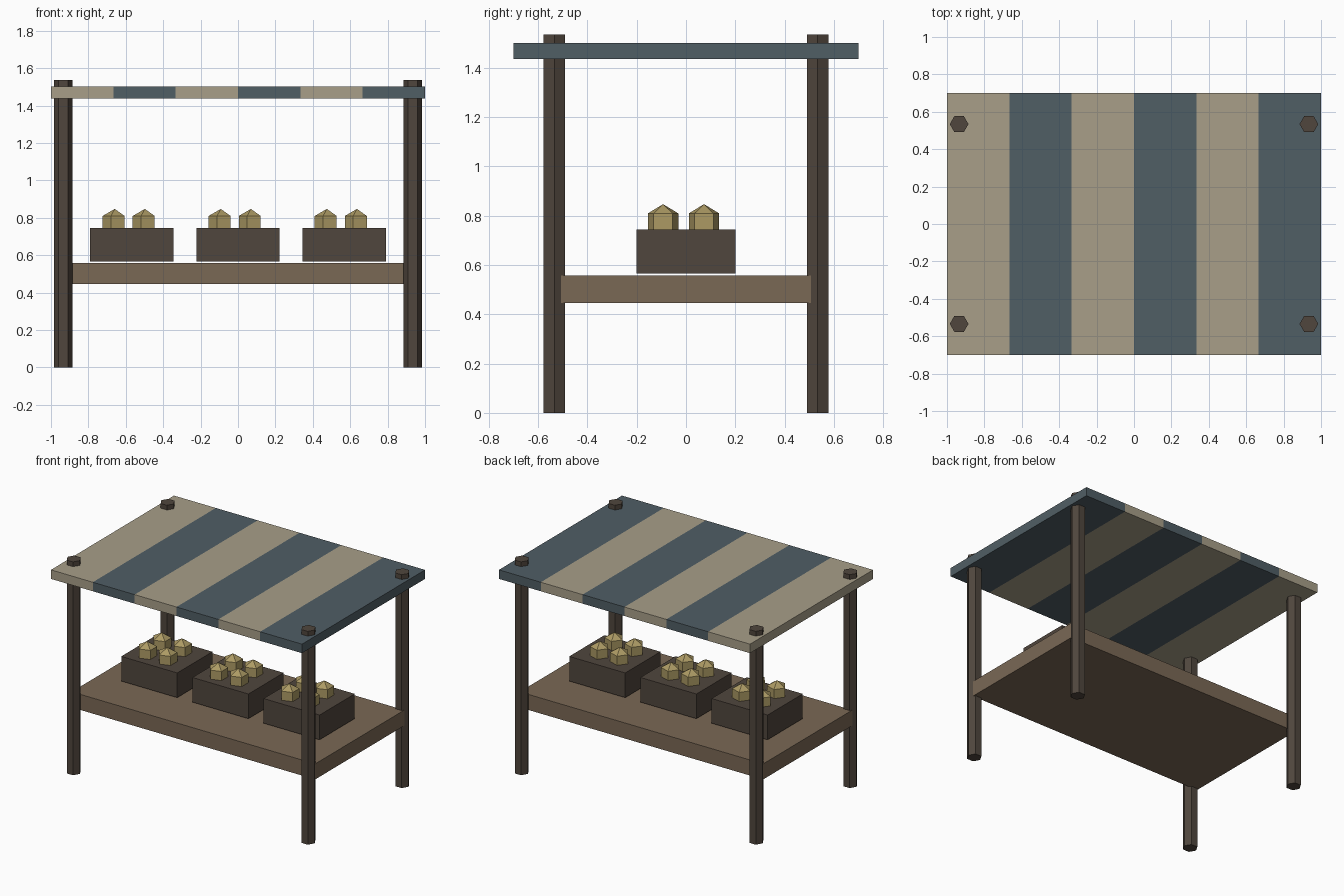
import bpy, bmesh, math
from mathutils import Matrix

if "Cube" in bpy.data.objects:
    bpy.data.objects.remove(bpy.data.objects["Cube"])


def material(name, r, g, b):
    lin = lambda c: (c / 255 / 12.92) if c < 11 else ((c / 255 + 0.055) / 1.055) ** 2.4
    m = bpy.data.materials.new(name)
    m.diffuse_color = (lin(r), lin(g), lin(b), 1)
    m.use_nodes = True
    m.node_tree.nodes["Principled BSDF"].inputs["Base Color"].default_value = m.diffuse_color
    return m


dark_wood = material("dark_wood", 80, 70, 61)
table_wood = material("table_wood", 122, 104, 85)
cream = material("cream_cloth", 168, 159, 137)
slate = material("slate_cloth", 80, 94, 101)
gold = material("produce_gold", 172, 154, 100)


def finish(name, bm, mat):
    me = bpy.data.meshes.new(name)
    bm.to_mesh(me)
    bm.free()
    me.materials.append(mat)
    ob = bpy.data.objects.new(name, me)
    bpy.context.collection.objects.link(ob)
    return ob


def box(name, x0, x1, y0, y1, z0, z1, mat):
    bm = bmesh.new()
    bmesh.ops.create_cube(bm, size=1)
    bmesh.ops.scale(bm, vec=(x1 - x0, y1 - y0, z1 - z0), verts=bm.verts)
    bmesh.ops.translate(bm, vec=((x0 + x1) / 2, (y0 + y1) / 2, (z0 + z1) / 2), verts=bm.verts)
    return finish(name, bm, mat)


def post(name, x, y, r, h):
    # hexagonal prism with corners pointing along x
    bm = bmesh.new()
    ring = [bm.verts.new((x + r * math.cos(i * math.pi / 3), y + r * math.sin(i * math.pi / 3), 0))
            for i in range(6)]
    base = bm.faces.new(ring)
    top = bmesh.ops.extrude_face_region(bm, geom=[base], use_keep_orig=True)
    bmesh.ops.translate(bm, vec=(0, 0, h), verts=[v for v in top["geom"] if isinstance(v, bmesh.types.BMVert)])
    bmesh.ops.recalc_face_normals(bm, faces=bm.faces)
    return finish(name, bm, dark_wood)


def produce(name, x, y, z, r):
    # five-sided, three-band ball with one corner towards -x
    bm = bmesh.new()
    pole_top, pole_low = bm.verts.new((x, y, z + r)), bm.verts.new((x, y, z - r))
    rings = []
    for s in (1, -1):
        rings.append([bm.verts.new((x + r * 0.866 * math.cos(math.pi + i * math.tau / 5),
                                    y + r * 0.866 * math.sin(math.pi + i * math.tau / 5),
                                    z + s * r / 2)) for i in range(5)])
    up, lo = rings
    for i in range(5):
        j = (i + 1) % 5
        bm.faces.new((pole_top, up[i], up[j]))
        bm.faces.new((up[i], lo[i], lo[j], up[j]))
        bm.faces.new((lo[i], pole_low, lo[j]))
    bmesh.ops.recalc_face_normals(bm, faces=bm.faces)
    return finish(name, bm, gold)


# Corner posts, poking through the canopy
for sx, side in ((-1, "left"), (1, "right")):
    for sy, end in ((-1, "front"), (1, "back")):
        post(f"{end}_{side}_post", sx * 0.935, sy * 0.534, 0.05, 1.536)

# Table top
box("table_top", -0.97, 0.97, -0.507, 0.507, 0.446, 0.558, table_wood)

# Striped canopy
for i in range(6):
    x0 = -1 + i / 3
    box(f"canopy_stripe_{i + 1}", x0, x0 + 1 / 3, -0.7, 0.7, 1.437, 1.502, slate if i % 2 else cream)

# Crates, each with four pieces of produce
for c in range(3):
    cx = (c - 1) * 0.567
    box(f"crate_{c + 1}", cx - 0.223, cx + 0.223, -0.2, 0.2, 0.566, 0.744, dark_wood)
    for i in range(2):
        for j in range(2):
            produce(f"produce_{c + 1}_{i * 2 + j + 1}", cx - 0.092 + 0.161 * i,
                    -0.093 + 0.166 * j, 0.772, 0.075)
